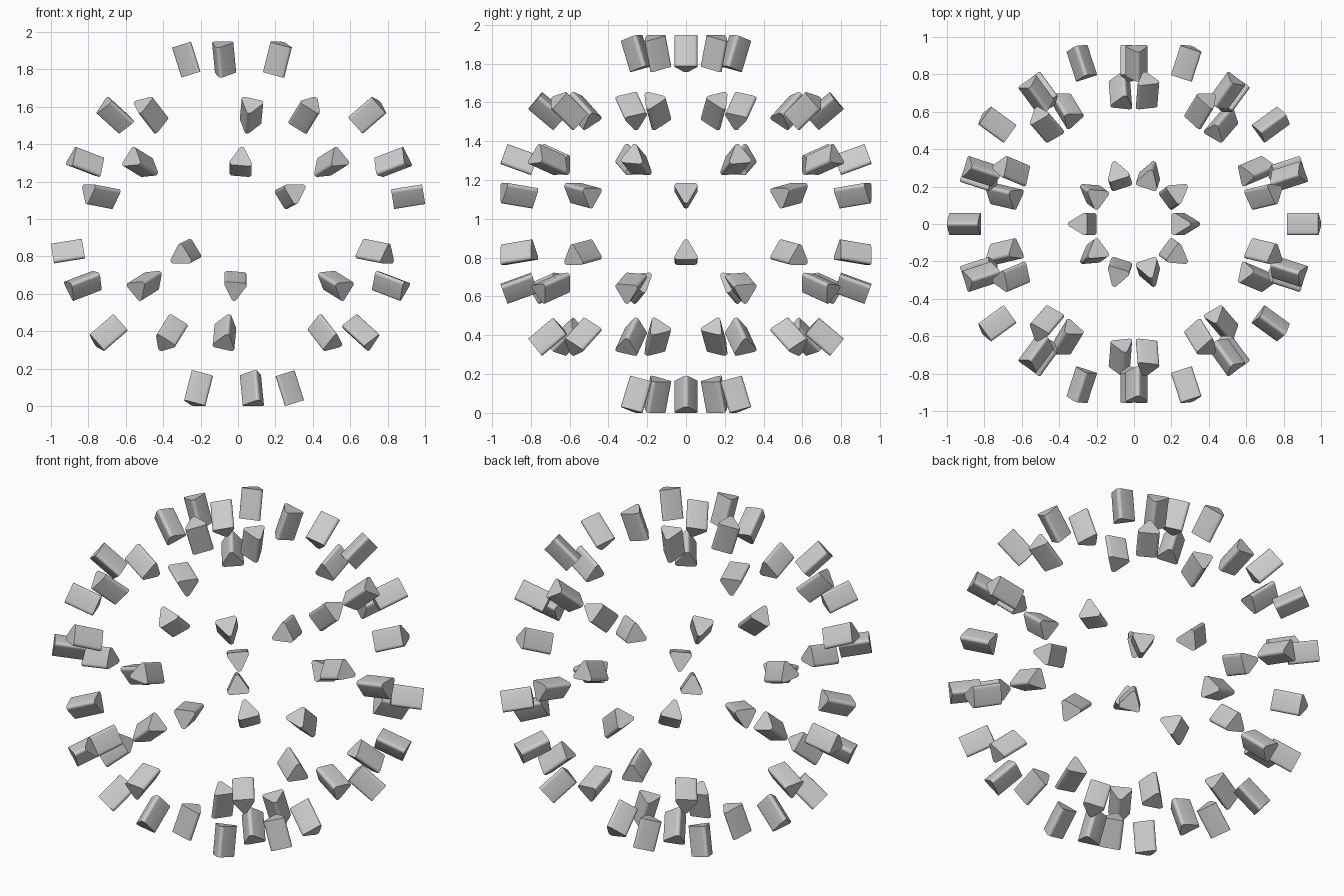
import bpy, bmesh
from math import cos, sin, radians, sqrt
from mathutils import Vector, Matrix

if "Cube" in bpy.data.objects:
    bpy.data.objects.remove(bpy.data.objects["Cube"])

CENTRE_Z = 0.974     # middle of the spherical arrangement
R_OUT, R_IN = 1.005, 0.837   # outer and inner ends of every prism
SIDE, ROUND = 0.088, 0.015   # triangle core and corner radius
SEG = 6              # segments per rounded corner


def rounded_triangle():
    """Rounded triangle with its tip along +x, centred on its bounding box."""
    rad = SIDE / sqrt(3)
    shift = (rad - rad / 2) / 2
    pts = []
    for k in range(3):
        a = 120 * k
        for i in range(SEG + 1):
            b = radians(a - 60 + 120 * i / SEG)
            pts.append((rad * cos(radians(a)) + ROUND * cos(b) - shift,
                        rad * sin(radians(a)) + ROUND * sin(b)))
    return pts


# Prism mesh shared by all pieces, standing along z
bm = bmesh.new()
low = [bm.verts.new((x, y, R_IN)) for x, y in rounded_triangle()]
high = [bm.verts.new((v.co.x, v.co.y, R_OUT)) for v in low]
bm.faces.new(low[::-1])
bm.faces.new(high)
for i in range(len(low)):
    j = (i + 1) % len(low)
    f = bm.faces.new((low[i], low[j], high[j], high[i]))
    f.smooth = True
for e in bm.edges:
    if any(len(f.verts) > 4 for f in e.link_faces):
        e.smooth = False
mesh = bpy.data.meshes.new("rounded_prism")
bm.to_mesh(mesh)
bm.free()

# One radial prism per corner triangle of a subdivided icosahedron:
# five around each of the twelve corners, tips pointing away from the corner
ico = bmesh.new()
bmesh.ops.create_icosphere(ico, subdivisions=2, radius=1)
count = 0
for face in ico.faces:
    corner = [v for v in face.verts if len(v.link_edges) == 5]
    if not corner:
        continue
    n = face.calc_center_median().normalized()
    tip = n - corner[0].co
    tip = (tip - n * tip.dot(n)).normalized()
    side = n.cross(tip)
    count += 1
    ob = bpy.data.objects.new(f"radial_prism_{count:02d}", mesh)
    rot = Matrix((tip, side, n)).transposed().to_4x4()
    ob.matrix_world = Matrix.Translation(Vector((0, 0, CENTRE_Z))) @ rot
    bpy.context.collection.objects.link(ob)
ico.free()
